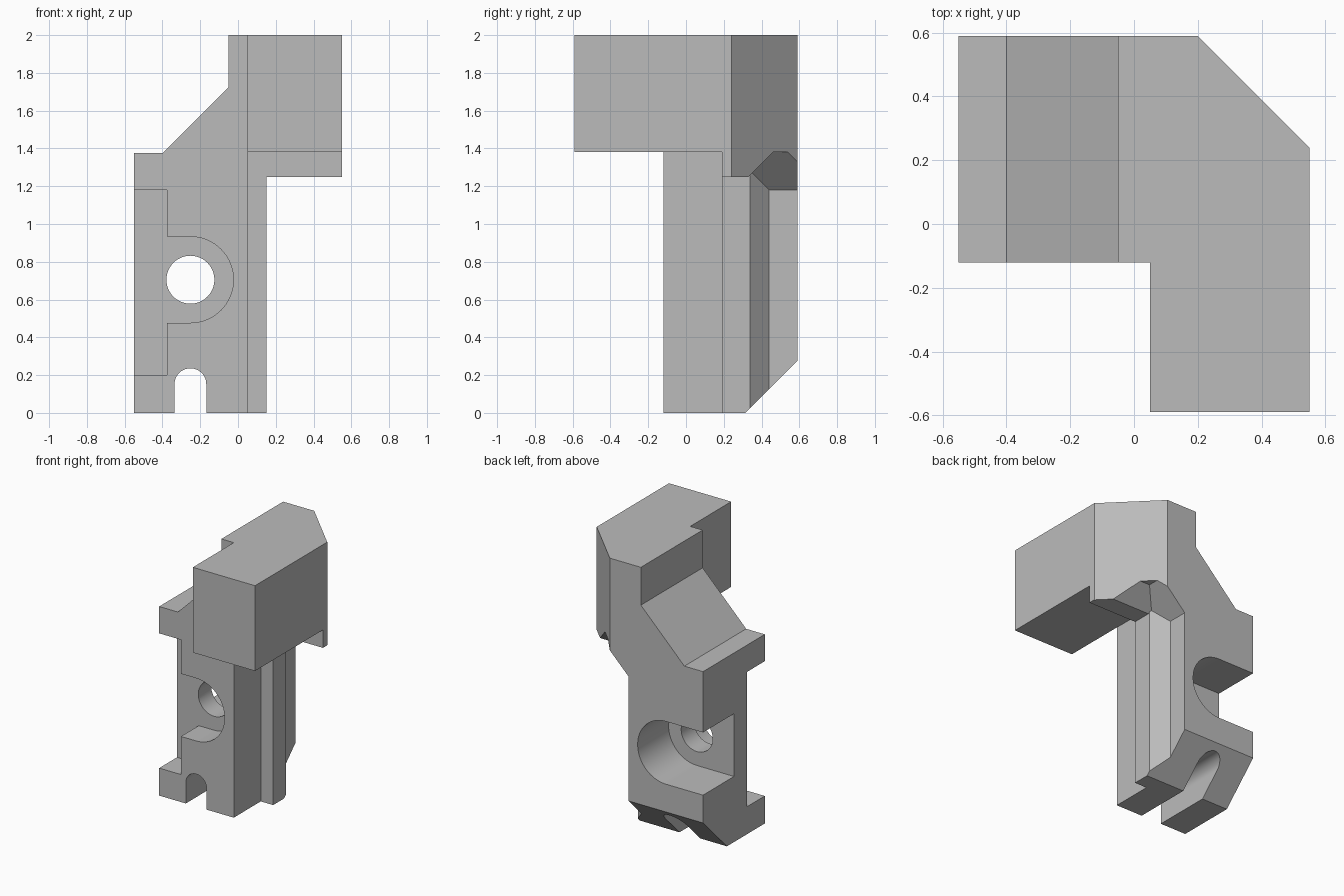
import bpy, bmesh, math
from mathutils import Vector

cube = bpy.data.objects.get("Cube")
if cube:
    bpy.data.objects.remove(cube, do_unlink=True)

grey = bpy.data.materials.new("plain grey")
grey.use_nodes = True
colour = (0.5, 0.5, 0.5, 1)
grey.diffuse_color = colour
grey.node_tree.nodes["Principled BSDF"].inputs["Base Color"].default_value = colour


def prism(name, axis, profile, low, high):
    """Extrude a profile along an axis; profile is (x,y), (x,z) or (y,z)."""
    place = {"x": lambda a, b, t: (t, a, b),
             "y": lambda a, b, t: (a, t, b),
             "z": lambda a, b, t: (a, b, t)}[axis]
    bm = bmesh.new()
    face = bm.faces.new([bm.verts.new(place(a, b, low)) for a, b in profile])
    side = bmesh.ops.extrude_face_region(bm, geom=[face])
    moved = [v for v in side["geom"] if isinstance(v, bmesh.types.BMVert)]
    bmesh.ops.translate(bm, verts=moved, vec=Vector(place(0, 0, high - low)))
    bmesh.ops.recalc_face_normals(bm, faces=bm.faces)
    mesh = bpy.data.meshes.new(name)
    bm.to_mesh(mesh)
    bm.free()
    mesh.materials.append(grey)
    obj = bpy.data.objects.new(name, mesh)
    bpy.context.collection.objects.link(obj)
    return obj


def rect(a0, a1, b0, b1):
    return [(a0, b0), (a1, b0), (a1, b1), (a0, b1)]


def arc(a, b, r, start, end, steps=32):
    angles = [math.radians(start + (end - start) * i / steps) for i in range(steps + 1)]
    return [(a + r * math.cos(t), b + r * math.sin(t)) for t in angles]


def combine(target, tool, operation):
    mod = target.modifiers.new(operation.title(), "BOOLEAN")
    mod.operation, mod.solver, mod.object = operation, "EXACT", tool
    bpy.context.view_layer.objects.active = target
    bpy.ops.object.modifier_apply(modifier=mod.name)
    bpy.data.objects.remove(tool, do_unlink=True)


# Rear body with a sloped underside where the head overhangs
left_outline = [(0.55, 2), (-0.05, 2), (-0.05, 1.725), (-0.4, 1.375), (-0.55, 1.375), (-0.55, 0)]
body = prism("bracket_body", "y",
             [(0.05, 0), (0.05, 1.18), (0.25, 1.38), (0.55, 1.38)] + left_outline, 0.19, 0.59)

additions = [
    # Front body
    prism("front_body", "y", [(0.05, 0), (0.05, 1.38), (0.55, 1.38)] + left_outline, -0.12, 0.19),
    # Projecting head
    prism("head", "z", rect(0.05, 0.55, -0.59, -0.12), 1.38, 2),
    # Side rib with one bevelled edge
    prism("side_rib", "z", [(0, 0.19), (0.15, 0.19), (0.15, 0.34), (0.05, 0.44), (0, 0.44)], 0, 1.4),
    # Lip beneath the head
    prism("head_lip", "x", [(0.19, 1.25), (0.33, 1.25), (0.46, 1.38), (0.46, 1.45), (0.19, 1.45)], 0, 0.55),
]
for part in additions:
    combine(body, part, "UNION")

slot = [(-0.7, 0.477), *arc(-0.252, 0.705, 0.228, -90, 90), (-0.7, 0.933)]
cutters = [
    # Bevelled rear corner and bevelled rear foot
    prism("corner_cut", "z", [(0.8, -0.01), (0.8, 0.8), (-0.01, 0.8)], -0.1, 2.1),
    prism("foot_cut", "x", [(0.215, -0.1), (0.8, -0.1), (0.8, 0.485)], -0.7, 0.7),
    # Front side recess, then the rounded slots on both faces
    prism("side_recess", "y", rect(-0.7, -0.375, 0.2, 1.18), -0.3, 0.085),
    prism("front_slot", "y", slot, -0.3, 0.085),
    prism("rear_slot", "y", slot, 0.234, 0.8),
    # Bolt hole and arched foot notch
    prism("bolt_hole", "y", arc(-0.252, 0.705, 0.127, 0, 360, 48)[:-1], -0.3, 0.8),
    prism("foot_notch", "y", [(-0.336, -0.1), (-0.168, -0.1), *arc(-0.252, 0.152, 0.084, 0, 180)], -0.3, 0.8),
]
for part in cutters:
    combine(body, part, "DIFFERENCE")

# Merge flat faces and keep the rounded walls smooth
bm = bmesh.new()
bm.from_mesh(body.data)
bmesh.ops.remove_doubles(bm, verts=bm.verts, dist=0.0002)
bmesh.ops.dissolve_limit(bm, angle_limit=0.01, verts=bm.verts, edges=bm.edges)
bm.to_mesh(body.data)
bm.free()
bpy.ops.object.select_all(action="DESELECT")
body.select_set(True)
bpy.context.view_layer.objects.active = body
bpy.ops.object.shade_smooth_by_angle(angle=math.radians(30))
